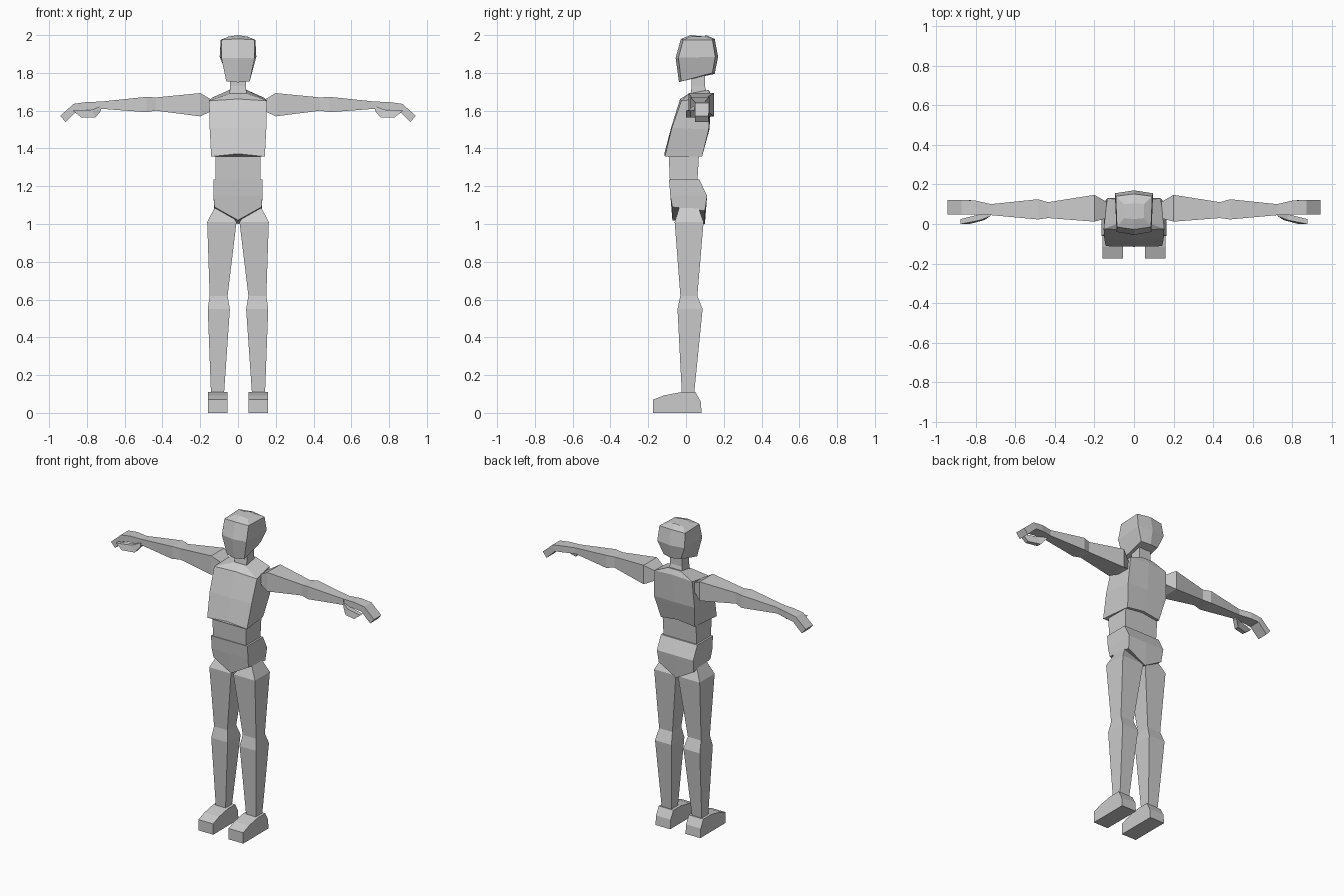
import bpy, bmesh

grey = bpy.data.materials.new("light grey")
grey.diffuse_color = (0.6, 0.6, 0.6, 1)


def loft(name, rings, mirror=False):
    """Skin matching rings of points into a closed, flat-shaded part."""
    bm = bmesh.new()
    loops = [[bm.verts.new(p) for p in r] for r in rings]
    for a, b in zip(loops, loops[1:]):
        for i in range(len(a)):
            j = (i + 1) % len(a)
            bm.faces.new((a[i], a[j], b[j], b[i]))
    bm.faces.new(loops[0][::-1])
    bm.faces.new(loops[-1])
    bmesh.ops.recalc_face_normals(bm, faces=bm.faces)
    me = bpy.data.meshes.new(name)
    bm.to_mesh(me)
    bm.free()
    me.materials.append(grey)
    ob = bpy.data.objects.new(name, me)
    bpy.context.collection.objects.link(ob)
    if mirror:
        mod = ob.modifiers.new("mirror", 'MIRROR')
        mod.use_mirror_merge = False
    return ob


def body_ring(w, yf, yb, zf, zb, bulge=0.0, lift=0.0, wb=None):
    """Six points: corners plus front and back centre points."""
    wb = w if wb is None else wb
    return [(-w, yf, zf), (0, yf - bulge, zf + lift), (w, yf, zf),
            (wb, yb, zb), (0, yb + bulge, zb + lift), (-wb, yb, zb)]


def box_z(x0, x1, y0, y1, z):
    return [(x0, y0, z), (x1, y0, z), (x1, y1, z), (x0, y1, z)]


def box_x(x, y0, y1, z0, z1, lean=0.0):
    """Section across a limb; lean moves its upper edge outward."""
    return [(x, y0, z0), (x, y1, z0), (x + lean, y1, z1), (x + lean, y0, z1)]


# Head: jaw, chin line, brow, crown
loft("head", [
    body_ring(0.062, -0.025, 0.14, 1.755, 1.80, 0.012, -0.005),
    body_ring(0.088, -0.04, 0.155, 1.88, 1.885, 0.015, 0, 0.097),
    body_ring(0.086, -0.015, 0.14, 1.975, 1.975, 0.012, 0.005, 0.092),
    body_ring(0.05, 0.03, 0.10, 1.992, 1.992, 0.005, 0.008),
])
loft("neck", [
    body_ring(0.045, 0.02, 0.115, 1.66, 1.68),
    body_ring(0.043, 0.03, 0.10, 1.73, 1.73),
    body_ring(0.043, 0.03, 0.10, 1.82, 1.82),
])

# Chest, with the shoulder slope closing on the neck
loft("chest", [
    body_ring(0.142, -0.112, 0.085, 1.357, 1.357, 0.003, 0.015, 0.12),
    body_ring(0.15, -0.075, 0.12, 1.51, 1.50, 0.004, 0, 0.145),
    body_ring(0.153, -0.025, 0.13, 1.652, 1.67, 0.006, 0.01, 0.135),
    body_ring(0.045, 0.015, 0.12, 1.69, 1.71),
])
loft("waist", [
    body_ring(0.118, -0.085, 0.06, 1.22, 1.22),
    body_ring(0.12, -0.093, 0.07, 1.39, 1.39),
])
# Pelvis: the lower edge drops to a point between the legs
loft("pelvis", [
    body_ring(0.125, -0.072, 0.10, 1.09, 1.07, 0, -0.07),
    body_ring(0.13, -0.083, 0.112, 1.15, 1.15),
    body_ring(0.13, -0.09, 0.07, 1.235, 1.235),
])

# Legs: hip, thigh, knee, calf, ankle
loft("leg", [
    [(0.03, -0.03, 1.04), (0.122, -0.035, 1.09),
     (0.122, 0.065, 1.09), (0.03, 0.065, 1.04)],
    box_z(0.008, 0.163, -0.06, 0.093, 1.01),
    box_z(0.055, 0.15, -0.03, 0.06, 0.62),
    box_z(0.043, 0.16, -0.045, 0.088, 0.55),
    box_z(0.074, 0.143, -0.022, 0.043, 0.10),
], True)

# Shoes: one side profile extruded across the foot
shoe = [(-0.175, 0), (-0.175, 0.07), (-0.115, 0.093), (-0.025, 0.11),
        (0.05, 0.11), (0.078, 0.06), (0.083, 0)]
loft("shoe", [[(x, y, z) for y, z in shoe] for x in (0.055, 0.16)], True)

# Arms: socket, shoulder, elbow, forearm, wrist
loft("arm", [
    box_x(0.135, 0.03, 0.11, 1.60, 1.655),
    box_x(0.20, 0.012, 0.147, 1.57, 1.693),
    box_x(0.435, 0.03, 0.11, 1.60, 1.67),
    box_x(0.485, 0.023, 0.125, 1.592, 1.673),
    box_x(0.725, 0.045, 0.10, 1.61, 1.648),
], True)
# Hands with the fingers bent down
loft("hand", [
    box_x(0.72, 0.045, 0.10, 1.61, 1.648),
    box_x(0.80, 0.047, 0.118, 1.605, 1.646),
    box_x(0.85, 0.047, 0.122, 1.60, 1.636, 0.02),
    box_x(0.913, 0.047, 0.12, 1.54, 1.573, 0.028),
], True)
loft("thumb", [
    box_x(0.725, 0.04, 0.07, 1.60, 1.625),
    box_x(0.755, 0.02, 0.05, 1.563, 1.605, 0.02),
    box_x(0.83, 0.0, 0.025, 1.565, 1.60, 0.045),
], True)
